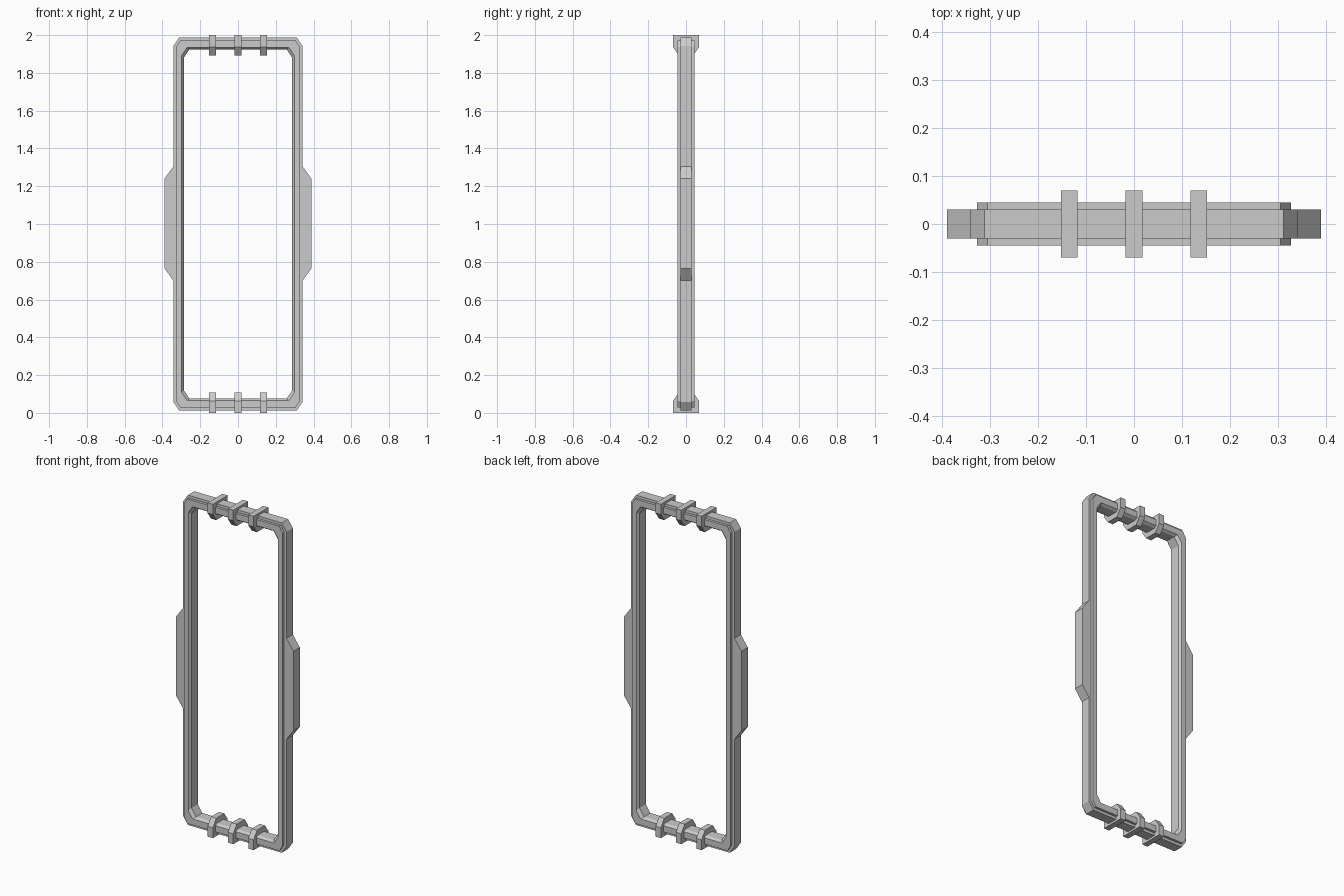
import bpy, bmesh

if "Cube" in bpy.data.objects:
    bpy.data.objects.remove(bpy.data.objects["Cube"])


def finish(bm, name):
    bmesh.ops.recalc_face_normals(bm, faces=bm.faces)
    me = bpy.data.meshes.new(name)
    bm.to_mesh(me)
    bm.free()
    ob = bpy.data.objects.new(name, me)
    bpy.context.collection.objects.link(ob)
    return ob


def prism(name, a, b):
    """Solid between two matching outlines of 3D points."""
    bm = bmesh.new()
    va, vb = [bm.verts.new(p) for p in a], [bm.verts.new(p) for p in b]
    bm.faces.new(va)
    bm.faces.new(vb)
    n = len(va)
    for i in range(n):
        j = (i + 1) % n
        bm.faces.new((va[i], va[j], vb[j], vb[i]))
    return finish(bm, name)


def ring(hx, hz, cx, cz, y):
    """Rectangle with cut corners, centred on z = 1."""
    q = [(hx, hz - cz), (hx - cx, hz)]
    pts = q + [(-x, z) for x, z in q[::-1]]
    pts += [(-x, -z) for x, z in q] + [(x, -z) for x, z in q[::-1]]
    return [(x, y, z + 1) for x, z in pts]


# Frame: stepped outer edge, bevelled inner edge, as a closed chain of rings
half = [(0.342, 0.988, 0.031, 0.046, 0.03),
        (0.327, 0.972, 0.022, 0.035, 0.03),
        (0.327, 0.972, 0.022, 0.035, 0.045),
        (0.298, 0.935, 0.028, 0.042, 0.045),
        (0.287, 0.925, 0.030, 0.045, 0.03)]
section = half + [(a, b, c, d, -y) for a, b, c, d, y in half[::-1]]
bm = bmesh.new()
rings = [[bm.verts.new(p) for p in ring(*s)] for s in section]
for k, r in enumerate(rings):
    s = rings[(k + 1) % len(rings)]
    for i in range(8):
        j = (i + 1) % 8
        bm.faces.new((r[i], r[j], s[j], s[i]))
finish(bm, "frame")

# Side grips with sloped ends
for side, label in ((-1, "left"), (1, "right")):
    outline = [(0.335, 0.69), (0.342, 0.70), (0.389, 0.765),
               (0.389, 1.24), (0.342, 1.305), (0.335, 1.315)]
    prism(label + "_grip",
          [(side * x, -0.03, z) for x, z in outline],
          [(side * x, 0.03, z) for x, z in outline])

# Clips around the top and bottom bars, tapering towards the opening
clip = [(-0.07, 0), (0.07, 0), (0.07, 0.062), (0.038, 0.107),
        (-0.038, 0.107), (-0.07, 0.062)]
for end in ("bottom", "top"):
    for n, x in enumerate((-0.135, 0, 0.135)):
        pts = [(y, z if end == "bottom" else 2 - z) for y, z in clip]
        prism(f"{end}_clip_{n + 1}",
              [(x - 0.0175, y, z) for y, z in pts],
              [(x + 0.0175, y, z) for y, z in pts])
